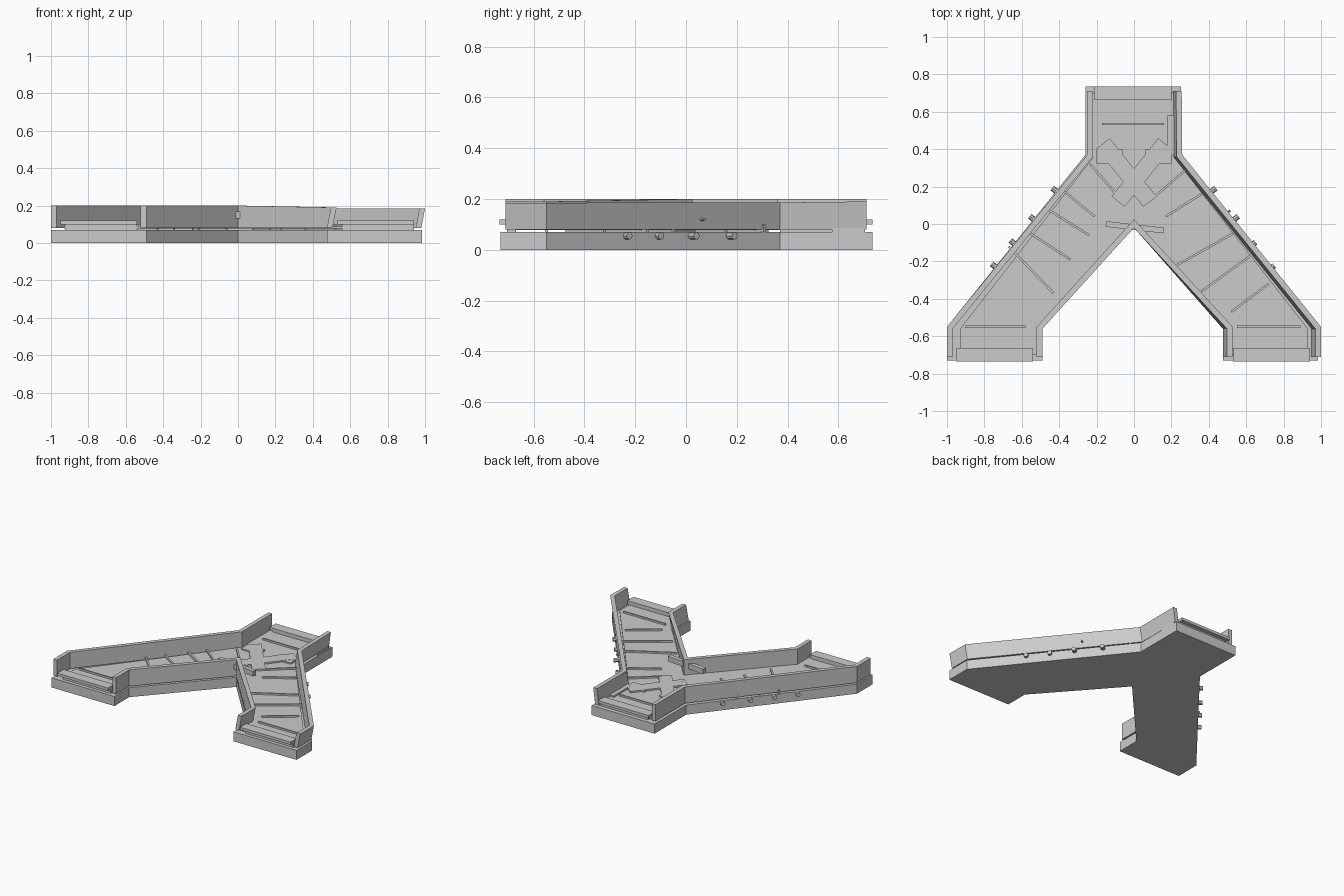
import bpy, bmesh, math
from mathutils import Vector

if "Cube" in bpy.data.objects:
    bpy.data.objects.remove(bpy.data.objects["Cube"])


def finish(name, bm):
    bmesh.ops.recalc_face_normals(bm, faces=bm.faces)
    me = bpy.data.meshes.new(name)
    bm.to_mesh(me)
    bm.free()
    ob = bpy.data.objects.new(name, me)
    bpy.context.collection.objects.link(ob)
    return ob


def prism(name, pts, z0, z1):
    bm = bmesh.new()
    lo = [bm.verts.new((x, y, z0)) for x, y in pts]
    hi = [bm.verts.new((x, y, z1)) for x, y in pts]
    n = len(pts)
    bm.faces.new(lo)
    bm.faces.new(hi)
    for i in range(n):
        j = (i + 1) % n
        bm.faces.new((lo[i], lo[j], hi[j], hi[i]))
    return finish(name, bm)


def box(name, x0, x1, y0, y1, z0, z1):
    return prism(name, [(x0, y0), (x1, y0), (x1, y1), (x0, y1)], z0, z1)


def strip(name, a, b, w, z0, z1):
    a, b = Vector(a), Vector(b)
    d = (b - a).normalized()
    s = Vector((-d.y, d.x)) * w / 2
    return prism(name, [a - s, b - s, b + s, a + s], z0, z1)


def offset(pts, t):
    # mitred offset to the left of the path
    pts = [Vector(p) for p in pts]
    nrm = []
    for a, b in zip(pts, pts[1:]):
        d = (b - a).normalized()
        nrm.append(Vector((-d.y, d.x)))
    out = []
    for i, p in enumerate(pts):
        a, b = nrm[max(i - 1, 0)], nrm[min(i, len(nrm) - 1)]
        m = (a + b).normalized()
        out.append(p + m * t / m.dot(a))
    return out


def wall(name, path, t, z0, tops, leans):
    # ribbon with thickness t towards the road and an outward lean in x
    inner = offset(path, t)
    bm = bmesh.new()
    rings = []
    for o, i, zt, ln in zip(path, inner, tops, leans):
        rings.append([bm.verts.new(c) for c in (
            (o[0], o[1], z0), (i[0], i[1], z0),
            (i[0] + ln, i[1], zt), (o[0] + ln, o[1], zt))])
    for a, b in zip(rings, rings[1:]):
        for k in range(4):
            bm.faces.new((a[k], a[(k + 1) % 4], b[(k + 1) % 4], b[k]))
    bm.faces.new(rings[0])
    bm.faces.new(rings[-1])
    return finish(name, bm)


def peg(name, p, direction, r, length):
    bm = bmesh.new()
    bmesh.ops.create_cone(bm, cap_ends=True, segments=8, radius1=r, radius2=r, depth=length)
    ob = finish(name, bm)
    ob.location = p
    ob.rotation_euler = Vector(direction).to_track_quat('Z', 'Y').to_euler()
    return ob


# Y-shaped base slab
prism("base_slab", [(-1, -.73), (-.49, -.73), (-.49, -.56), (0, -.02), (.475, -.56),
                    (.475, -.73), (.985, -.73), (.985, -.55), (.25, .37), (.25, .735),
                    (-.26, .735), (-.26, .37), (-1, -.55)], 0, .07)

# Plank deck lying just above the base, between the walls
prism("deck", [(-.93, -.7), (-.51, -.7), (-.51, -.56), (0, 0), (.5, -.56), (.5, -.7),
               (.93, -.7), (.93, -.56), (.215, .355), (.215, .7), (-.22, .7),
               (-.22, .355), (-.93, -.56)], .078, .088)

# Side walls; the right ones lean outwards
wall("left_outer_wall", [(-1, -.71), (-1, -.55), (-.25, .37), (-.25, .71)], -.03, .08,
     [.2] * 4, [0] * 4)
wall("right_outer_wall", [(.98, -.71), (.98, -.55), (.24, .37), (.24, .71)], .03, .08,
     [.185, .185, .186, .19], [.02, .02, .018, .015])
wall("inner_wall", [(-.49, -.71), (-.49, -.56), (0, -.02), (.475, -.56), (.475, -.71)], .03, .08,
     [.2, .2, .2, .19, .19], [0, 0, 0, .022, .022])

# Stepped sills at the three ends
for name, x0, x1, s in (("left", -.95, -.54, -1), ("right", .53, .94, -1), ("back", -.21, .2, 1)):
    box(name + "_sill_top", x0, x1, s * .663, s * .735, .1, .12)
    box(name + "_sill_block", x0 + .025, x1, s * .67, s * .705, .069, .1)

# Cross slats on the deck
slats = [((-.17, .535), (.16, .535)), ((-.9, -.55), (-.58, -.55)), ((.55, -.55), (.89, -.55)),
         ((-.235, .32), (-.06, .12)), ((-.38, .18), (-.21, .04)), ((-.48, .09), (-.24, -.06)),
         ((-.57, -.04), (-.34, -.19)), ((-.67, -.12), (-.43, -.37)),
         ((.3, .31), (.08, .12)), ((.36, .16), (.17, .04)), ((.53, -.05), (.23, -.22)),
         ((.65, -.15), (.36, -.36)), ((.72, -.32), (.52, -.47))]
for i, (a, b) in enumerate(slats):
    strip(f"deck_slat_{i + 1}", a, b, .012, .07, .1)

# Crossed plates at the junction
for s in (-1, 1):
    strip("cross_plate", (s * .165, .43), (-s * .085, .12), .09, .08, .099)
    strip("side_plate", (s * .06, .36), (s * .2, .36), .075, .08, .098)
box("loose_plank", .18, .215, .37, .58, .068, .1)
box("wall_footing", .205, .245, .575, .705, .068, .085)

# Beam through the apex of the inner wall
strip("apex_beam", (-.15, 0), (.16, -.035), .03, .13, .168)
box("apex_beam_end", -.03, .02, -.03, 0, .13, .168)

# Round peg ends along the outer sides
out = Vector((.92, .74, 0)).normalized()
for s in (-1, 1):
    for i, y in enumerate((.17, .02, -.11, -.235)):
        x = .25 + (.37 - y) * .8
        L = .06 if s < 0 or i < 2 else .03
        d = Vector((s * out.x, out.y, 0))
        peg("side_peg", Vector((s * x, y, .055)) + d * .005, d, .015, L)
peg("wall_nail", (.505, .065, .12), out, .006, .025)
